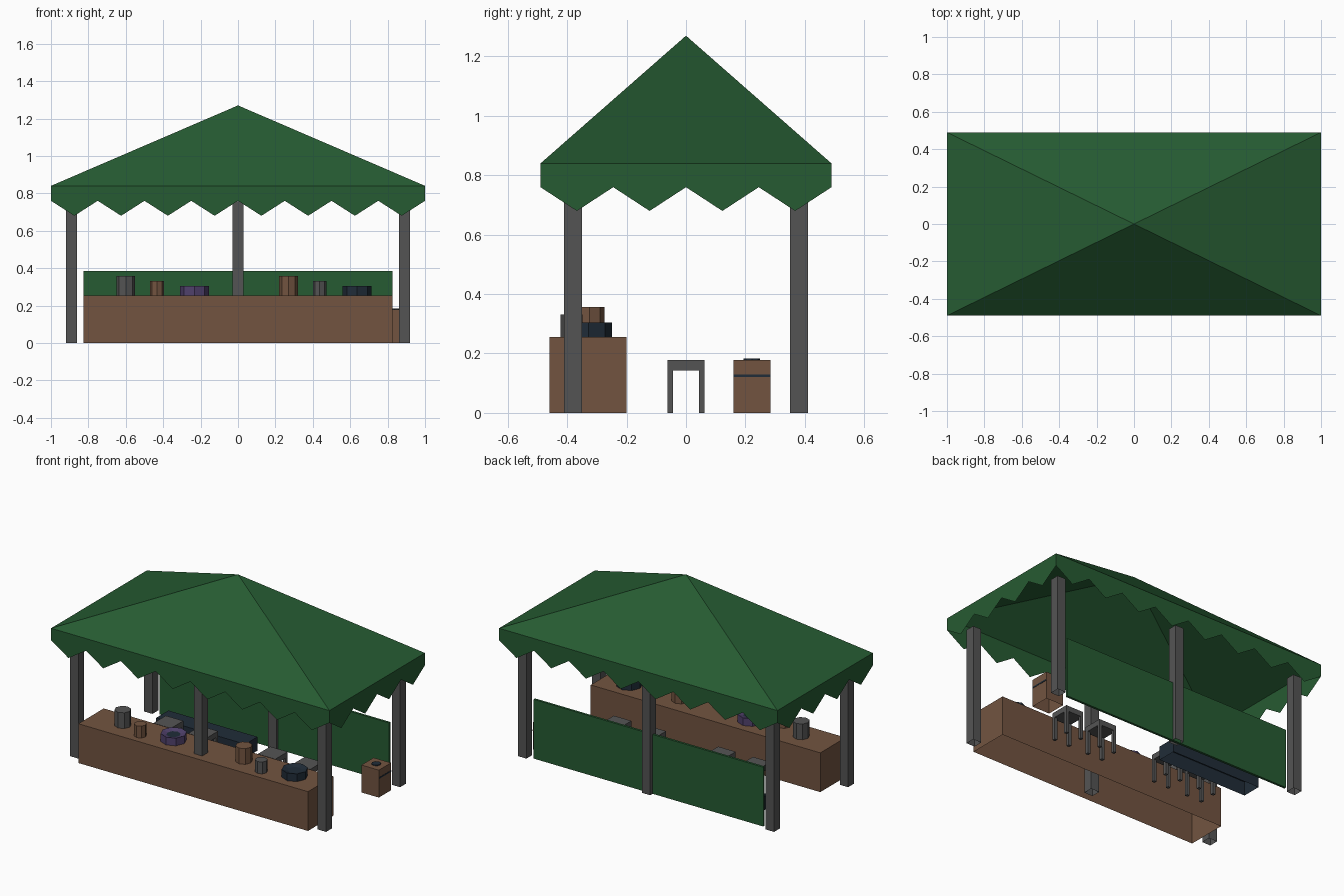
import bpy, bmesh, math

if "Cube" in bpy.data.objects:
    bpy.data.objects.remove(bpy.data.objects["Cube"])

def srgb(r, g, b):
    def lin(c):
        c /= 255
        return c / 12.92 if c <= 0.04045 else ((c + 0.055) / 1.055) ** 2.4
    return (lin(r), lin(g), lin(b), 1)

def material(name, *rgb):
    m = bpy.data.materials.new(name)
    m.diffuse_color = srgb(*rgb)
    m.use_nodes = True
    m.node_tree.nodes["Principled BSDF"].inputs["Base Color"].default_value = m.diffuse_color
    return m

GREEN = material("canvas green", 38, 91, 50)
BROWN = material("wood brown", 114, 84, 64)
GREY = material("metal grey", 84, 84, 84)
NAVY = material("dark navy", 32, 44, 56)
PURPLE = material("purple", 80, 65, 108)

def finish(bm, name, *mats):
    me = bpy.data.meshes.new(name)
    bm.to_mesh(me)
    bm.free()
    for m in mats:
        me.materials.append(m)
    ob = bpy.data.objects.new(name, me)
    bpy.context.collection.objects.link(ob)
    return ob

def add_box(bm, x0, x1, y0, y1, z0, z1, open_bottom=False):
    vs = bmesh.ops.create_cube(bm, size=1)["verts"]
    for v in vs:
        v.co = (x1 if v.co.x > 0 else x0, y1 if v.co.y > 0 else y0, z1 if v.co.z > 0 else z0)
    if open_bottom:
        low = [f for f in {f for v in vs for f in v.link_faces}
               if all(abs(v.co.z - z0) < 1e-6 for v in f.verts)]
        bmesh.ops.delete(bm, geom=low, context='FACES_ONLY')

def box(name, mat, *dims, open_bottom=False):
    bm = bmesh.new()
    add_box(bm, *dims, open_bottom=open_bottom)
    return finish(bm, name, mat)

# canopy: four slopes plus a zigzag valance
W, D, EAVE, VALLEY, TIP, APEX = 1.0, 0.49, 0.84, 0.76, 0.68, 1.27
bm = bmesh.new()
corners = [(-W, -D), (W, -D), (W, D), (-W, D)]
for i in range(4):
    (ax, ay), (bx, by) = corners[i], corners[(i + 1) % 4]
    bm.faces.new([bm.verts.new(p) for p in ((ax, ay, EAVE), (bx, by, EAVE), (0, 0, APEX))])
    teeth = 8 if i % 2 == 0 else 4
    low = []
    for k in range(2 * teeth + 1):
        t = k / (2 * teeth)
        low.append((ax + (bx - ax) * t, ay + (by - ay) * t, TIP if k % 2 else VALLEY))
    for k in range(0, 2 * teeth, 2):
        a, b, c = low[k:k + 3]
        loop = [a, b, c, (c[0], c[1], EAVE), (a[0], a[1], EAVE)]
        bm.faces.new([bm.verts.new(p) for p in loop])
bmesh.ops.remove_doubles(bm, verts=bm.verts, dist=1e-4)
finish(bm, "canopy", GREEN)

# posts
for row, y in (("front", -0.38), ("back", 0.38)):
    for side, x in (("left", -0.89), ("middle", 0), ("right", 0.89)):
        box(f"{row}_{side}_post", GREY, x - 0.03, x + 0.03, y - 0.03, y + 0.03, 0, 0.757,
            open_bottom=True)

# counter, rear canvas screen, storage chest
box("counter", BROWN, -0.825, 0.825, -0.46, -0.2, 0, 0.255, open_bottom=True)
box("rear_screen", GREEN, -0.825, 0.825, 0.37, 0.385, 0, 0.385)
box("chest", NAVY, -0.7, -0.06, 0.16, 0.285, 0, 0.09, open_bottom=True)

# crate with dark stripe and lid knob
box("crate", BROWN, 0.775, 0.9, 0.16, 0.285, 0, 0.178, open_bottom=True)
box("crate_stripe", NAVY, 0.899, 0.902, 0.16, 0.285, 0.121, 0.13)

# stools: seat and four legs
for i, x in enumerate((-0.5, -0.25, 0.25, 0.5)):
    bm = bmesh.new()
    r, t = 0.063, 0.02
    add_box(bm, x - r, x + r, -r, r, 0.143, 0.178)
    for sx in (x - r, x + r - t):
        for sy in (-r, r - t):
            add_box(bm, sx, sx + t, sy, sy + t, 0, 0.143)
    finish(bm, f"stool_{i + 1}", GREY)

# eight-sided wares; bowls get an inset recessed centre
def ware(name, mat, x, y, r, z0, h, inner=None):
    bm = bmesh.new()
    ring = [(x + r * math.cos(k * math.pi / 4), y + r * math.sin(k * math.pi / 4)) for k in range(8)]
    lo = [bm.verts.new((px, py, z0)) for px, py in ring]
    hi = [bm.verts.new((px, py, z0 + h)) for px, py in ring]
    for k in range(8):
        j = (k + 1) % 8
        bm.faces.new((lo[k], lo[j], hi[j], hi[k]))
    top = bm.faces.new(hi)
    bm.normal_update()
    if inner:
        bmesh.ops.inset_region(bm, faces=[top], thickness=r * 0.45, depth=-0.01)
        top.material_index = 1
    finish(bm, name, mat, inner or mat)

for side, x, tall, small, bowl in (("left", -0.6, GREY, BROWN, PURPLE),
                                   ("right", 0.27, BROWN, GREY, NAVY)):
    ware(f"{side}_tall_cup", tall, x, -0.325, 0.05, 0.255, 0.102)
    ware(f"{side}_small_cup", small, x + 0.167, -0.385, 0.037, 0.255, 0.077)
    ware(f"{side}_bowl", bowl, x + 0.367, -0.328, 0.078, 0.255, 0.05, NAVY)
ware("crate_knob", NAVY, 0.838, 0.222, 0.028, 0.178, 0.005)
